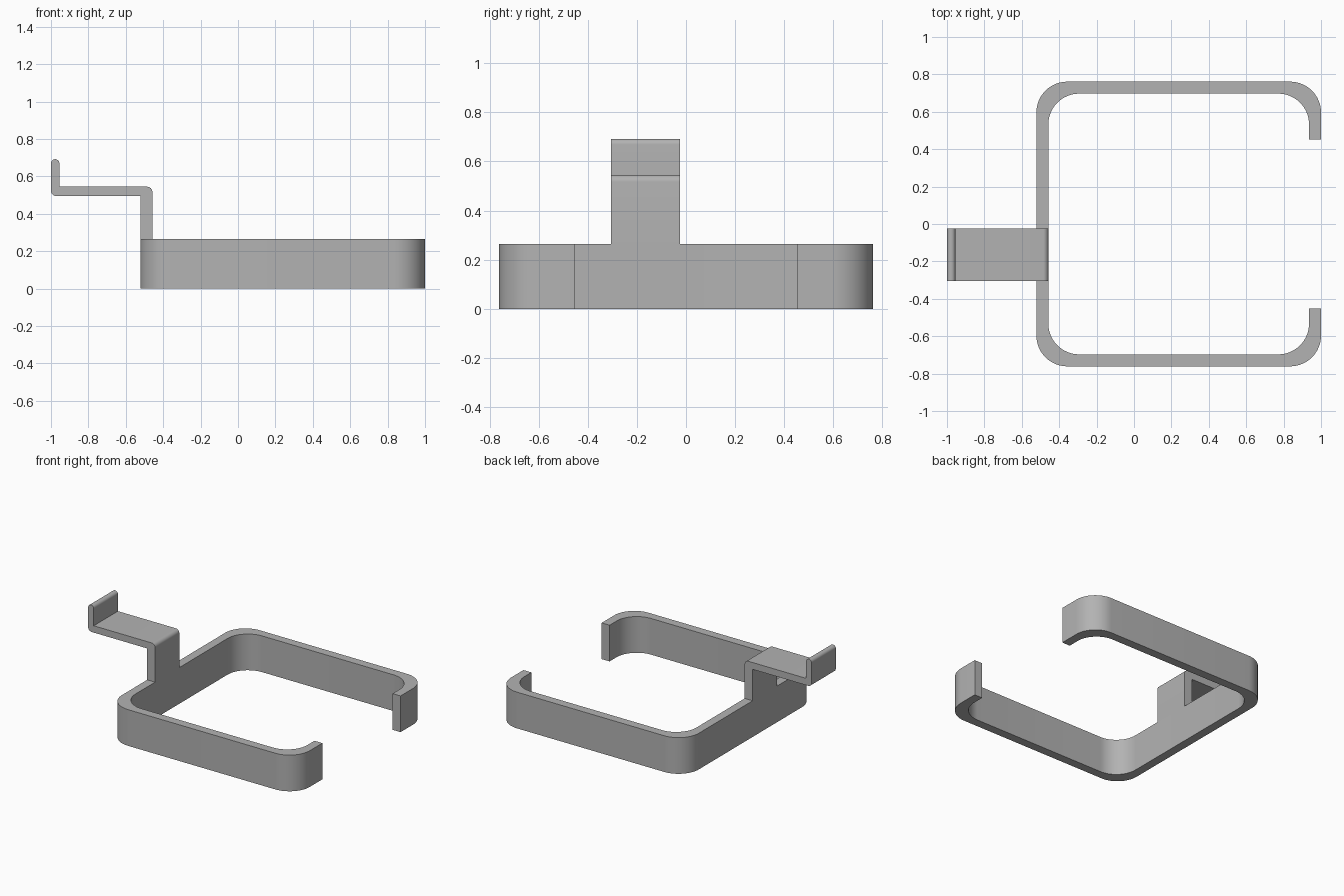
import bpy
import bmesh
from math import pi, cos, sin
from mathutils import Vector, Matrix

cube = bpy.data.objects.get("Cube")
if cube:
    bpy.data.objects.remove(cube, do_unlink=True)

grey = bpy.data.materials.new("plain grey")
grey.use_nodes = True
COLOUR = (0.45, 0.45, 0.45, 1)
grey.diffuse_color = COLOUR
grey.node_tree.nodes["Principled BSDF"].inputs["Base Color"].default_value = COLOUR


def rounded(points, segments):
    """Outline with an arc at every right-angled corner given a radius."""
    out = []
    for i, (x, y, r) in enumerate(points):
        p = Vector((x, y))
        if not r:
            out.append(p)
            continue
        a = (Vector(points[i - 1][:2]) - p).normalized()
        b = (Vector(points[(i + 1) % len(points)][:2]) - p).normalized()
        centre = p + (a + b) * r
        for k in range(segments + 1):
            t = pi / 2 * k / segments
            out.append(centre - b * r * cos(t) - a * r * sin(t))
    return out


def extrude_profile(name, outline, depth, matrix):
    """Solid made by extruding a flat outline along its local z."""
    bm = bmesh.new()
    face = bm.faces.new([bm.verts.new((p.x, p.y, 0)) for p in outline])
    grown = bmesh.ops.extrude_face_region(bm, geom=[face], use_keep_orig=True)
    top = [v for v in grown["geom"] if isinstance(v, bmesh.types.BMVert)]
    bmesh.ops.translate(bm, verts=top, vec=(0, 0, depth))
    bmesh.ops.recalc_face_normals(bm, faces=bm.faces)
    bm.transform(matrix)
    mesh = bpy.data.meshes.new(name)
    bm.to_mesh(mesh)
    bm.free()
    mesh.materials.append(grey)
    obj = bpy.data.objects.new(name, mesh)
    bpy.context.collection.objects.link(obj)
    bpy.ops.object.select_all(action='DESELECT')
    obj.select_set(True)
    bpy.context.view_layer.objects.active = obj
    bpy.ops.object.shade_smooth_by_angle(angle=pi / 6)
    return obj


# Open band: outer and inner walls share one corner radius
BACK, FRONT, SIDE, GAP = -0.522, 1.0, 0.761, 0.452
WALL, RADIUS, HEIGHT = 0.064, 0.165, 0.265
outer = [(FRONT, GAP, 0), (FRONT, SIDE, RADIUS), (BACK, SIDE, RADIUS),
         (BACK, -SIDE, RADIUS), (FRONT, -SIDE, RADIUS), (FRONT, -GAP, 0)]
fx, bx, sy = FRONT - WALL, BACK + WALL, SIDE - WALL
inner = [(fx, -GAP, 0), (fx, -sy, RADIUS), (bx, -sy, RADIUS),
         (bx, sy, RADIUS), (fx, sy, RADIUS), (fx, GAP, 0)]
extrude_profile("open_band", rounded(outer + inner, 16), HEIGHT, Matrix())

# Hook: post, shelf and upturned lip, drawn in x-z and extruded along y
LIP, SHELF, TOP = -0.955, 0.495, 0.692
hook = [(bx, HEIGHT, 0), (bx, 0.545, 0.028), (LIP, 0.545, 0),
        (LIP, TOP, 0.0224), (-1.0, TOP, 0.0224), (-1.0, SHELF, 0.028),
        (BACK, SHELF, 0), (BACK, HEIGHT, 0)]
stand = Matrix.Translation((0, -0.025, 0)) @ Matrix.Rotation(pi / 2, 4, 'X')
extrude_profile("hook", rounded(hook, 8), 0.28, stand)
